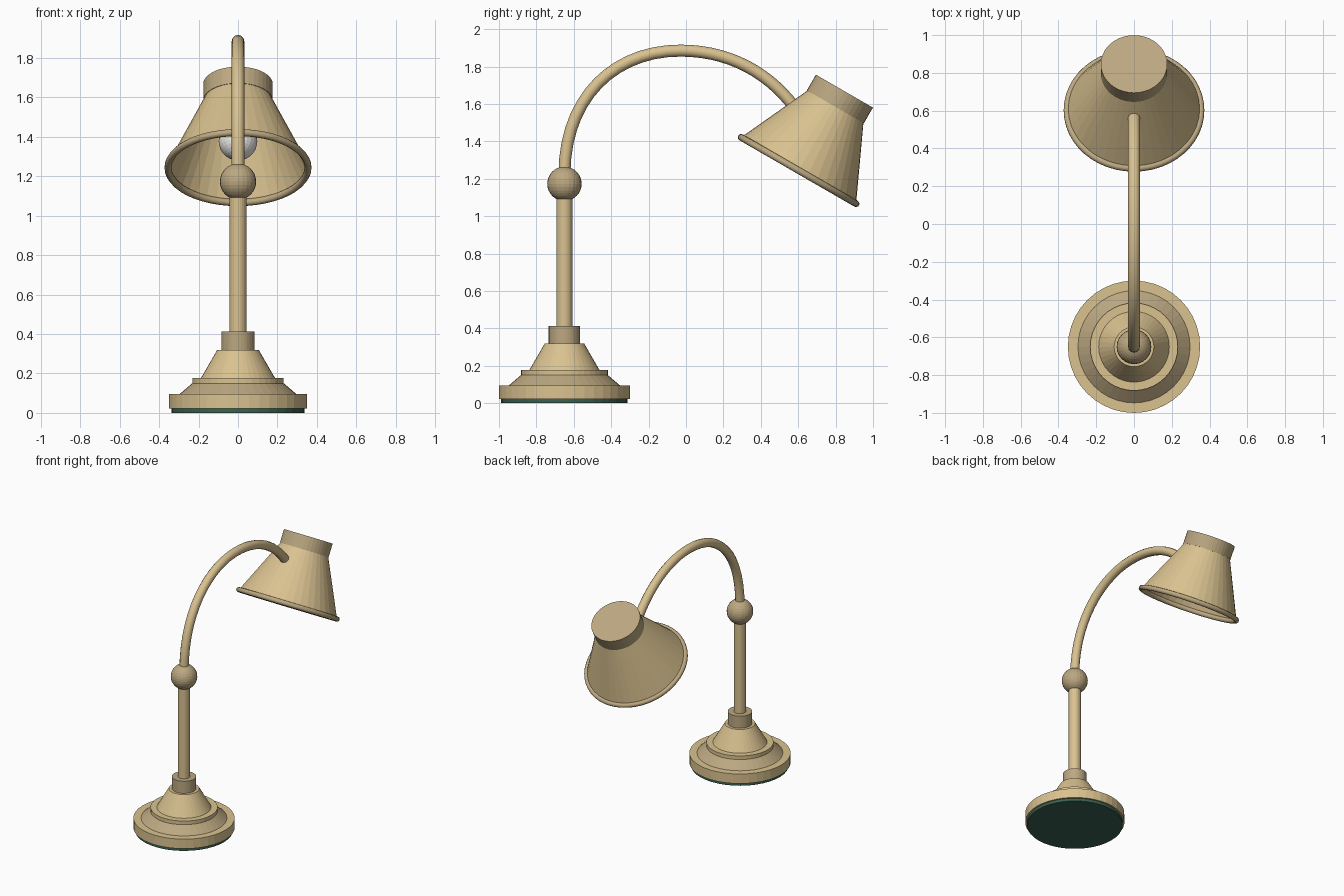
import bpy, bmesh, math
from mathutils import Matrix, Vector

if "Cube" in bpy.data.objects:
    bpy.data.objects.remove(bpy.data.objects["Cube"])


def material(name, rgb):
    m = bpy.data.materials.new(name)
    m.diffuse_color = (*rgb, 1)
    m.use_nodes = True
    m.node_tree.nodes["Principled BSDF"].inputs["Base Color"].default_value = m.diffuse_color
    return m


BRASS = material("brass", (0.70, 0.54, 0.28))
DARK = material("dark_brass", (0.50, 0.39, 0.22))
FELT = material("green_felt", (0.04, 0.12, 0.08))
GLASS = material("bulb_glass", (0.85, 0.85, 0.82))

STAND = Matrix.Translation((0, -0.65, 0))
# shade frame: origin at the rim centre, local z along the tilted shade axis
SHADE = Matrix.Translation((0, 0.602, 1.244)) @ Matrix.Rotation(math.radians(-30), 4, 'X')


def finish(name, bm, frame, mat, smooth=False):
    bmesh.ops.recalc_face_normals(bm, faces=bm.faces)
    me = bpy.data.meshes.new(name)
    bm.to_mesh(me)
    bm.free()
    me.materials.append(mat)
    for p in me.polygons:
        p.use_smooth = smooth
    ob = bpy.data.objects.new(name, me)
    ob.matrix_world = frame
    bpy.context.collection.objects.link(ob)
    return ob


def frustum(name, r0, r1, z0, z1, frame, mat, sides=40, caps=True):
    bm = bmesh.new()
    bmesh.ops.create_cone(bm, cap_ends=caps, segments=sides, radius1=r0, radius2=r1,
                          depth=z1 - z0, matrix=Matrix.Translation((0, 0, (z0 + z1) / 2)))
    return finish(name, bm, frame, mat)


def ball(name, r, z, frame, mat):
    bm = bmesh.new()
    bmesh.ops.create_uvsphere(bm, u_segments=24, v_segments=16, radius=r,
                              matrix=Matrix.Translation((0, 0, z)))
    return finish(name, bm, frame, mat)


# Stepped base, collar and pole
frustum("felt_pad", 0.338, 0.338, 0.0, 0.025, STAND, FELT)
frustum("base_plate", 0.35, 0.35, 0.022, 0.095, STAND, BRASS)
frustum("base_slope", 0.297, 0.23, 0.095, 0.152, STAND, DARK)
frustum("base_step", 0.232, 0.232, 0.15, 0.178, STAND, BRASS)
frustum("base_cone", 0.187, 0.105, 0.178, 0.32, STAND, BRASS)
frustum("pole_collar", 0.084, 0.084, 0.32, 0.412, STAND, DARK, 32)
frustum("pole", 0.043, 0.043, 0.40, 1.15, STAND, BRASS, 24)
ball("pole_ball", 0.092, 1.173, STAND, DARK)

# Curved gooseneck arm: (left handle, point, right handle) in y, z
cu = bpy.data.curves.new("arm_path", 'CURVE')
cu.dimensions = '3D'
cu.bevel_depth = 0.032
cu.bevel_resolution = 4
cu.resolution_u = 14
cu.use_fill_caps = True
path = [((-0.65, 1.10), (-0.65, 1.22), (-0.65, 1.64)),
        ((-0.38, 1.885), (-0.03, 1.885), (0.24, 1.885)),
        ((0.45, 1.76), (0.585, 1.575), (0.62, 1.53))]
sp = cu.splines.new('BEZIER')
sp.bezier_points.add(2)
for bp, (l, c, r) in zip(sp.bezier_points, path):
    bp.handle_left_type = bp.handle_right_type = 'FREE'
    bp.handle_left, bp.co, bp.handle_right = [Vector((0, *p)) for p in (l, c, r)]
cu.materials.append(BRASS)
arm = bpy.data.objects.new("arm", cu)
bpy.context.collection.objects.link(arm)

# Open shade with cap, bulb socket and bulb
frustum("shade", 0.355, 0.17, 0.0, 0.40, SHADE, BRASS, 40, caps=False)
frustum("shade_cap", 0.176, 0.176, 0.393, 0.49, SHADE, DARK)
frustum("bulb_socket", 0.05, 0.05, 0.23, 0.40, SHADE, DARK, 24)
ball("bulb", 0.098, 0.155, SHADE, GLASS)

# Rolled shade rim: a circle spun around the shade axis
bm = bmesh.new()
ring = bmesh.ops.create_circle(bm, segments=10, radius=0.018,
                               matrix=Matrix.Translation((0.355, 0, 0)) @ Matrix.Rotation(math.pi / 2, 4, 'X'))
bmesh.ops.spin(bm, geom=ring["verts"] + bm.edges[:], cent=(0, 0, 0), axis=(0, 0, 1),
               angle=2 * math.pi, steps=48, use_merge=True)
bmesh.ops.remove_doubles(bm, verts=bm.verts[:], dist=0.0005)
finish("shade_rim", bm, SHADE, DARK, smooth=True)
